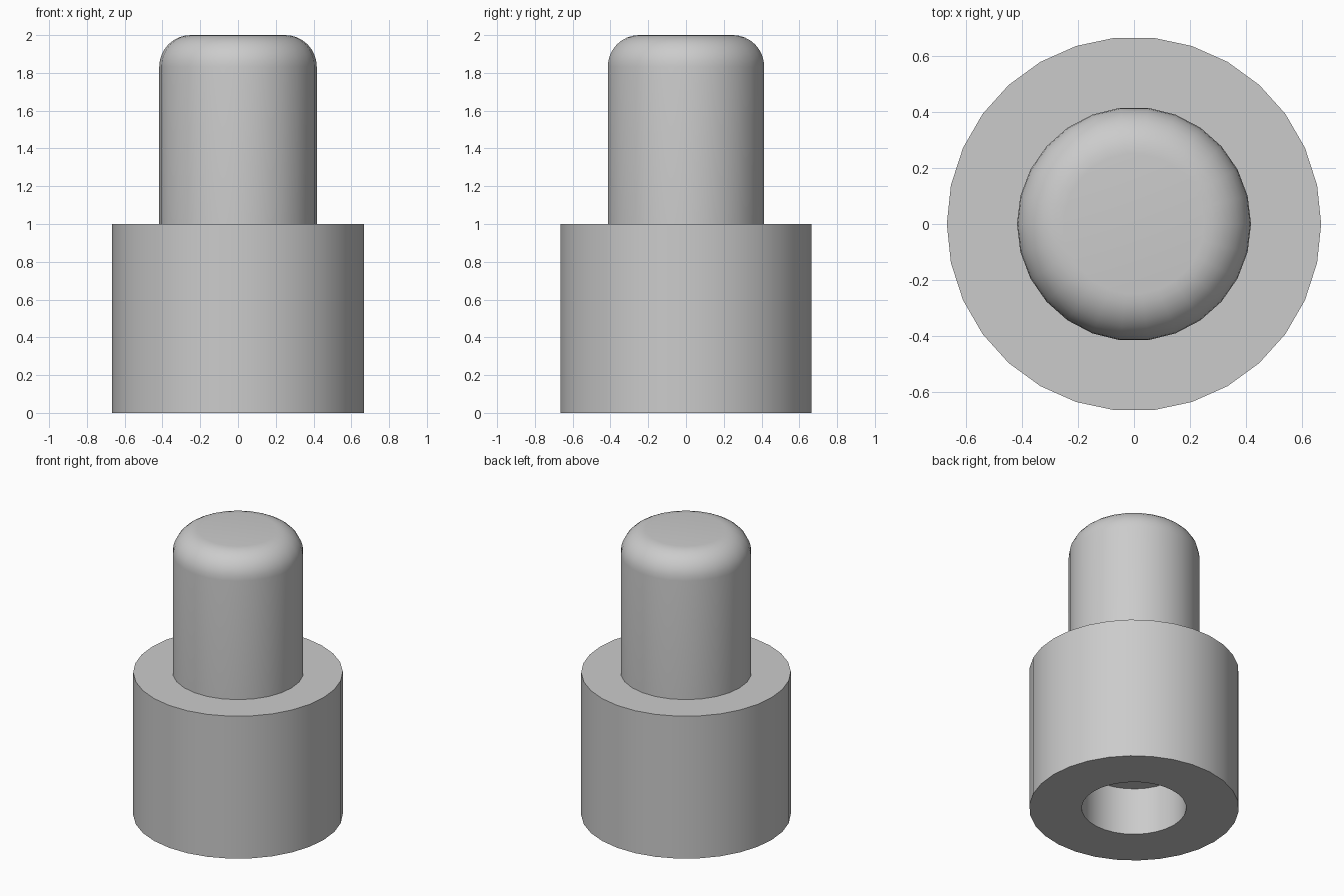
import bpy, bmesh
from math import cos, sin, pi, radians

cube = bpy.data.objects.get("Cube")
if cube:
    bpy.data.objects.remove(cube, do_unlink=True)

grey = bpy.data.materials.new("light grey")
grey.use_nodes = True
colour = (0.6, 0.6, 0.6, 1)
grey.diffuse_color = colour
grey.node_tree.nodes["Principled BSDF"].inputs["Base Color"].default_value = colour


def turned(name, profile, sides):
    """Turn an (r, z) profile around z; open ends are capped with flat discs."""
    bm = bmesh.new()
    rings = [[bm.verts.new((r * cos(2 * pi * i / sides), r * sin(2 * pi * i / sides), z))
              for i in range(sides)] for r, z in profile]
    for low, high in zip(rings, rings[1:]):
        for i in range(sides):
            j = (i + 1) % sides
            bm.faces.new((low[i], low[j], high[j], high[i]))
    bm.faces.new(rings[0][::-1])
    bm.faces.new(rings[-1])
    bmesh.ops.recalc_face_normals(bm, faces=bm.faces)
    mesh = bpy.data.meshes.new(name)
    bm.to_mesh(mesh)
    bm.free()
    mesh.materials.append(grey)
    obj = bpy.data.objects.new(name, mesh)
    bpy.context.collection.objects.link(obj)
    bpy.ops.object.select_all(action='DESELECT')
    bpy.context.view_layer.objects.active = obj
    obj.select_set(True)
    bpy.ops.object.shade_smooth_by_angle(angle=radians(30))
    return obj


# Wide base with a blind socket in its underside
socket_r, socket_depth, base_r = 0.333, 0.333, 0.667
turned("base", [(socket_r, socket_depth), (socket_r, 0), (base_r, 0), (base_r, 1)], 30)

# Narrow pin with a rounded top edge
pin_r, fillet, steps = 0.417, 0.167, 8
rounding = [(pin_r - fillet + fillet * cos(pi / 2 * k / steps),
             2 - fillet + fillet * sin(pi / 2 * k / steps)) for k in range(steps + 1)]
turned("pin", [(pin_r, 1)] + rounding, 26)
